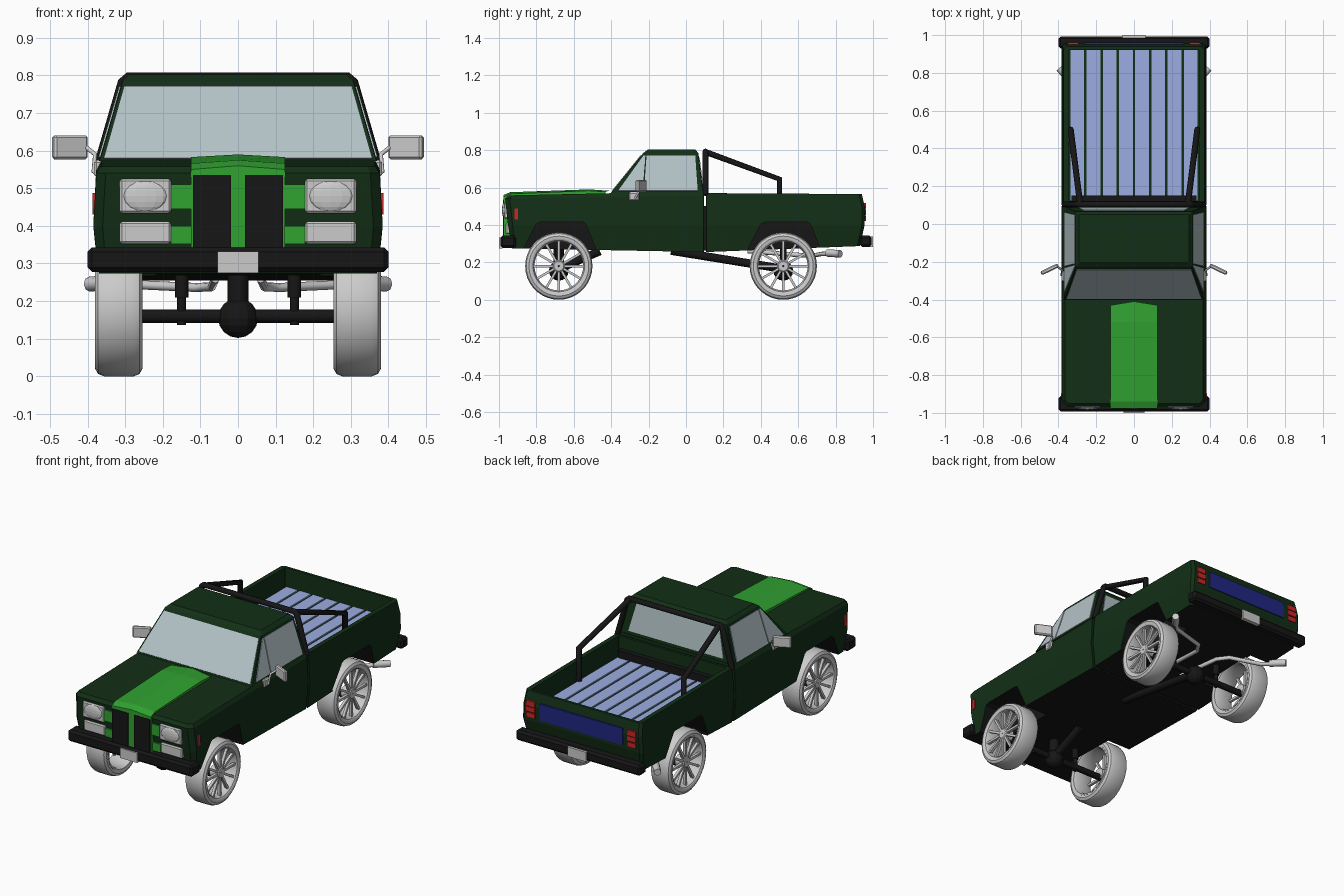
import bpy, bmesh, math
from mathutils import Vector, Matrix

if "Cube" in bpy.data.objects:
    bpy.data.objects.remove(bpy.data.objects["Cube"])

def material(name, rgb):
    m = bpy.data.materials.new(name)
    m.diffuse_color = (*rgb, 1)
    m.use_nodes = True
    m.node_tree.nodes["Principled BSDF"].inputs["Base Color"].default_value = m.diffuse_color
    return m

PAINT = material("dark_green", (0.006, 0.028, 0.008))
GREEN = material("bright_green", (0.03, 0.36, 0.03))
BLACK = material("black", (0.008, 0.008, 0.008))
GLASS = material("glass", (0.45, 0.54, 0.57))
PLANK = material("bed_blue", (0.33, 0.42, 0.75))
BLUE = material("deep_blue", (0.015, 0.02, 0.22))
RED = material("red", (0.6, 0.02, 0.02))

def finish(name, bm, mat=None, smooth=False):
    bmesh.ops.recalc_face_normals(bm, faces=bm.faces[:])
    me = bpy.data.meshes.new(name)
    bm.to_mesh(me)
    bm.free()
    ob = bpy.data.objects.new(name, me)
    bpy.context.collection.objects.link(ob)
    if mat:
        me.materials.append(mat)
    if smooth:
        activate(ob)
        bpy.ops.object.shade_smooth_by_angle(angle=math.radians(35))
    return ob

def activate(ob):
    bpy.ops.object.select_all(action='DESELECT')
    ob.select_set(True)
    bpy.context.view_layer.objects.active = ob

def loft(name, rings, mat=None, closed=False, smooth=False):
    """Skin a list of equal-sized rings; closed joins the last ring to the first."""
    bm = bmesh.new()
    vs = [[bm.verts.new(p) for p in r] for r in rings]
    n = len(rings[0])
    for a, b in zip(vs, vs[1:] + ([vs[0]] if closed else [])):
        for i in range(n):
            j = (i + 1) % n
            bm.faces.new((a[i], a[j], b[j], b[i]))
    if not closed:
        bm.faces.new(vs[0])
        bm.faces.new(vs[-1])
    return finish(name, bm, mat, smooth)

def box(name, x, y, z, mat=None, bevel=0):
    bm = bmesh.new()
    bmesh.ops.create_cube(bm, size=1)
    for v in bm.verts:
        v.co = [(a[0] + a[1]) / 2 + c * (a[1] - a[0]) for a, c in zip((x, y, z), v.co)]
    if bevel:
        bmesh.ops.bevel(bm, geom=bm.edges[:], offset=bevel, segments=1, affect='EDGES')
    return finish(name, bm, mat)

def tube(name, pts, r, mat=None):
    cu = bpy.data.curves.new(name, 'CURVE')
    cu.dimensions = '3D'
    cu.bevel_depth, cu.bevel_resolution, cu.use_fill_caps = r, 2, True
    sp = cu.splines.new('POLY')
    sp.points.add(len(pts) - 1)
    for p, c in zip(sp.points, pts):
        p.co = (*c, 1)
    ob = bpy.data.objects.new(name, cu)
    bpy.context.collection.objects.link(ob)
    if mat:
        cu.materials.append(mat)
    activate(ob)
    bpy.ops.object.convert(target='MESH')
    return ob

def lathe(name, profile, mat=None, n=36):
    """Spin a closed (x, radius) profile around the x axis."""
    rings = [[(x, r * math.cos(t), r * math.sin(t)) for x, r in profile]
             for t in (2 * math.pi * i / n for i in range(n))]
    return loft(name, rings, mat, closed=True, smooth=True)

def ring(x, y0, y1, z0, z1, c0=0.002, c1=0.002):
    """Plan outline with chamfered corners, z running from z0 (front) to z1 (rear)."""
    half = [(x - c0, y0), (x, y0 + c0), (x, y1 - c1), (x - c1, y1)]
    pts = half + [(-a, b) for a, b in reversed(half)]
    return [(a, b, z0 + (z1 - z0) * (b - y0) / (y1 - y0)) for a, b in pts]

def pane(name, quad, u0, u1, v0, v1, mat, u2=None, u3=None, out=0.004):
    """Thin plate on a quad; u0-u1 at the bottom edge, u2-u3 at the top edge."""
    a, b, c, d = map(Vector, quad)
    n = (b - a).cross(d - a).normalized() * out
    at = lambda u, v: a.lerp(b, u).lerp(d.lerp(c, u), v)
    u2, u3 = (u0 if u2 is None else u2), (u1 if u3 is None else u3)
    base = [at(u0, v0), at(u1, v0), at(u3, v1), at(u2, v1)]
    return loft(name, [[p - n for p in base], [p + n for p in base]], mat)

# Lower bodies: front clip with doors, and the open cargo bed
front = loft("front_body", [
    ring(.37, -.93, .095, .275, .255, .02), ring(.385, -.952, .095, .40, .40, .025),
    ring(.377, -.967, .095, .54, .555, .025), ring(.365, -.95, .095, .558, .58, .02)], PAINT)
bed = loft("cargo_bed", [
    ring(.37, .107, .93, .255, .287, c1=.015), ring(.385, .107, .955, .40, .40, c1=.015),
    ring(.38, .107, .957, .49, .49, c1=.015), ring(.372, .107, .94, .57, .565, c1=.015),
    ring(.345, .122, .925, .57, .565), ring(.345, .122, .925, .45, .45)], PAINT)

# Wheel arches cut from both bodies, insides and underside painted black
ARCH = [(-.19, .2), (-.185, .28), (-.12, .405), (-.10, .415), (.13, .415), (.145, .405), (.195, .28), (.21, .2)]
for body, wy in ((front, -.68), (bed, .52)):
    for s in (-1, 1):
        cut = loft("arch_cutter", [[(s * x, wy + y, z) for y, z in ARCH] for x in (.22, .5)])
        cut.hide_render = True
        mod = body.modifiers.new("arch", 'BOOLEAN')
        mod.operation, mod.solver, mod.object = 'DIFFERENCE', 'EXACT', cut
        activate(body)
        bpy.ops.object.modifier_apply(modifier=mod.name)
        bpy.data.objects.remove(cut)
    body.data.materials.append(BLACK)
    for p in body.data.polygons:
        if p.normal.z < -.9 or (.2 < abs(p.center.x) < .36 and p.center.z < .43):
            p.material_index = 1
box("chassis_link", (-.33, .33), (.05, .15), (.262, .5), BLACK)

# Bed floor planks
for i in range(8):
    x = -.3 + i * .6 / 7
    box("bed_plank", (x - .0365, x + .0365), (.125, .922), (.448, .457), PLANK)

# Cab and windows
loft("cab", [ring(.37, -.40, .093, .572, .572), ring(.308, -.228, .066, .785, .785),
             ring(.29, -.205, .05, .802, .802)], PAINT)
pane("windshield", [(-.37, -.4, .572), (.37, -.4, .572), (.308, -.228, .785), (-.308, -.228, .785)],
     .015, .985, .03, .93, GLASS)
pane("rear_window", [(.37, .093, .572), (-.37, .093, .572), (-.308, .066, .785), (.308, .066, .785)],
     .08, .92, .12, .88, GLASS)
for s in (-1, 1):
    q = [(s * .37, -.4, .572), (s * .37, .093, .572), (s * .308, .066, .785), (s * .308, -.228, .785)]
    pane("vent_window", q, .06, .33, .05, .93, GLASS, .04, .075)
    pane("side_window", q, .345, .94, .05, .93, GLASS, .095, .94)

# Raised hood stripe with a centre ridge
def hood_section(y, base, edge, mid, dy=0):
    return [(-.127, y, base), (-.125, y, edge), (0, y + dy, mid), (.125, y, edge), (.127, y, base)]
loft("hood_stripe", [hood_section(-.976, .53, .55, .56), hood_section(-.94, .53, .566, .575),
                     hood_section(-.52, .53, .583, .59), hood_section(-.43, .53, .577, .583, .02)], GREEN)

# Grille and lights
box("grille_panel", (-.125, .125), (-.973, -.92), (.335, .54), GREEN)
for s in (-1, 1):
    def sbox(name, x0, x1, y, z, mat=None, bevel=0):
        return box(name, sorted((s * x0, s * x1)), y, z, mat, bevel)
    sbox("grille_insert", .019, .12, (-.979, -.93), (.338, .535), BLACK)
    sbox("grille_wing", .12, .178, (-.97, -.92), (.445, .51), GREEN)
    sbox("grille_wing_low", .12, .178, (-.962, -.92), (.352, .40), GREEN)
    sbox("headlight_frame", .178, .315, (-.974, -.92), (.433, .525), None, .006)
    sbox("lower_lamp", .178, .315, (-.964, -.92), (.352, .412), None, .006)
    bm = bmesh.new()
    bmesh.ops.create_uvsphere(bm, u_segments=12, v_segments=8, radius=1,
        matrix=Matrix.Translation((s * .247, -.972, .479)) @ Matrix.Diagonal((.06, .012, .041, 1)))
    finish("headlight_lens", bm)
    sbox("side_marker", .36, .387, (-.918, -.897), (.43, .488), RED)
    for k in range(3):
        sbox("tail_light", .295, .35, (.93, .962), (.42 + k * .034, .448 + k * .034), RED)

    # Door mirrors on bent arms
    tube("mirror_arm", [(s * .365, -.28, .53), (s * .384, -.27, .545), (s * .38, -.245, .59),
                        (s * .405, -.225, .61)], .006)
    m = sbox("mirror", -.05, .05, (-.011, .011), (-.032, .032), None, .006)
    m.location, m.rotation_euler = (s * .447, -.24, .609), (0, 0, -s * .45)
    sbox("mirror_base", .36, .383, (-.305, -.25), (.53, .575), None, .006)

    # Roll bar brace
    tube("roll_bar_brace", [(s * .285, .105, .79), (s * .335, .5, .645), (s * .335, .5, .455)], .016, BLACK)

    # Shocks, exhaust
    for y in (-.68, .52):
        tube("shock", [(s * .15, y, .137), (s * .15, y, .27)], .012, BLACK)
        tube("shock_sleeve", [(s * .15, y, .21), (s * .15, y, .27)], .018, BLACK)
    tube("exhaust_pipe", [(s * .06, .33, .26), (s * .07, .62, .238), (s * .11, .68, .236),
                          (s * .30, .725, .245), (s * .37, .79, .247)], .012)
    tube("exhaust_tip", [(s * .335, .755, .25), (s * .395, .825, .245)], .02)

tube("roll_bar_hoop", [(-.368, .104, .56), (-.305, .104, .78), (-.29, .104, .793),
                       (.29, .104, .793), (.305, .104, .78), (.368, .104, .56)], .016, BLACK)
box("tailgate_panel", (-.265, .265), (.93, .961), (.42, .516), BLUE)

# Bumpers and plates
box("front_bumper", (-.40, .40), (-.993, -.91), (.277, .343), BLACK, .012)
box("rear_bumper", (-.40, .40), (.93, .993), (.283, .343), BLACK, .012)
box("front_plate", (-.055, .055), (-1, -.98), (.275, .332))
box("rear_plate", (-.06, .06), (.98, 1), (.283, .338))

# Axles, differentials and drive shafts
for y, end in ((-.68, (0, -.46, .26)), (.52, (0, -.08, .262))):
    tube("axle", [(-.34, y, .16), (.34, y, .16)], .018, BLACK)
    bm = bmesh.new()
    bmesh.ops.create_uvsphere(bm, u_segments=12, v_segments=8, radius=.053,
                              matrix=Matrix.Translation((0, y, .155)))
    finish("differential", bm, BLACK)
    tube("drive_shaft", [(0, y, .165), end], .022, BLACK)
tube("front_diff_mount", [(0, -.68, .17), (0, -.68, .27)], .028, BLACK)

# Wheels: tyre, open rim barrel, twelve spokes and a hub
TYRE = [(-.06, .143), (-.063, .16), (-.055, .174), (-.04, .18), (.04, .18), (.055, .174), (.063, .16), (.06, .143)]
RIM = [(-.062, .146), (-.062, .138), (-.045, .13), (.04, .13), (.058, .138), (.062, .146)]
HUB = [(-.0, .004), (.0, .034), (.048, .034), (.054, .026), (.054, .004)]
for y in (-.68, .52):
    for s in (-1, 1):
        parts = [lathe("tyre", TYRE), lathe("rim", RIM), lathe("hub", HUB, n=20)]
        bm = bmesh.new()
        for k in range(12):
            bmesh.ops.create_cube(bm, size=1, matrix=Matrix.Rotation(k * math.pi / 6, 4, 'X')
                @ Matrix.Translation((.042, 0, .082)) @ Matrix.Diagonal((.016, .013, .112, 1)))
        parts.append(finish("spokes", bm))
        for p in parts:
            p.location = (s * .317, y, .18)
            p.rotation_euler = (0, 0, 0 if s > 0 else math.pi)
